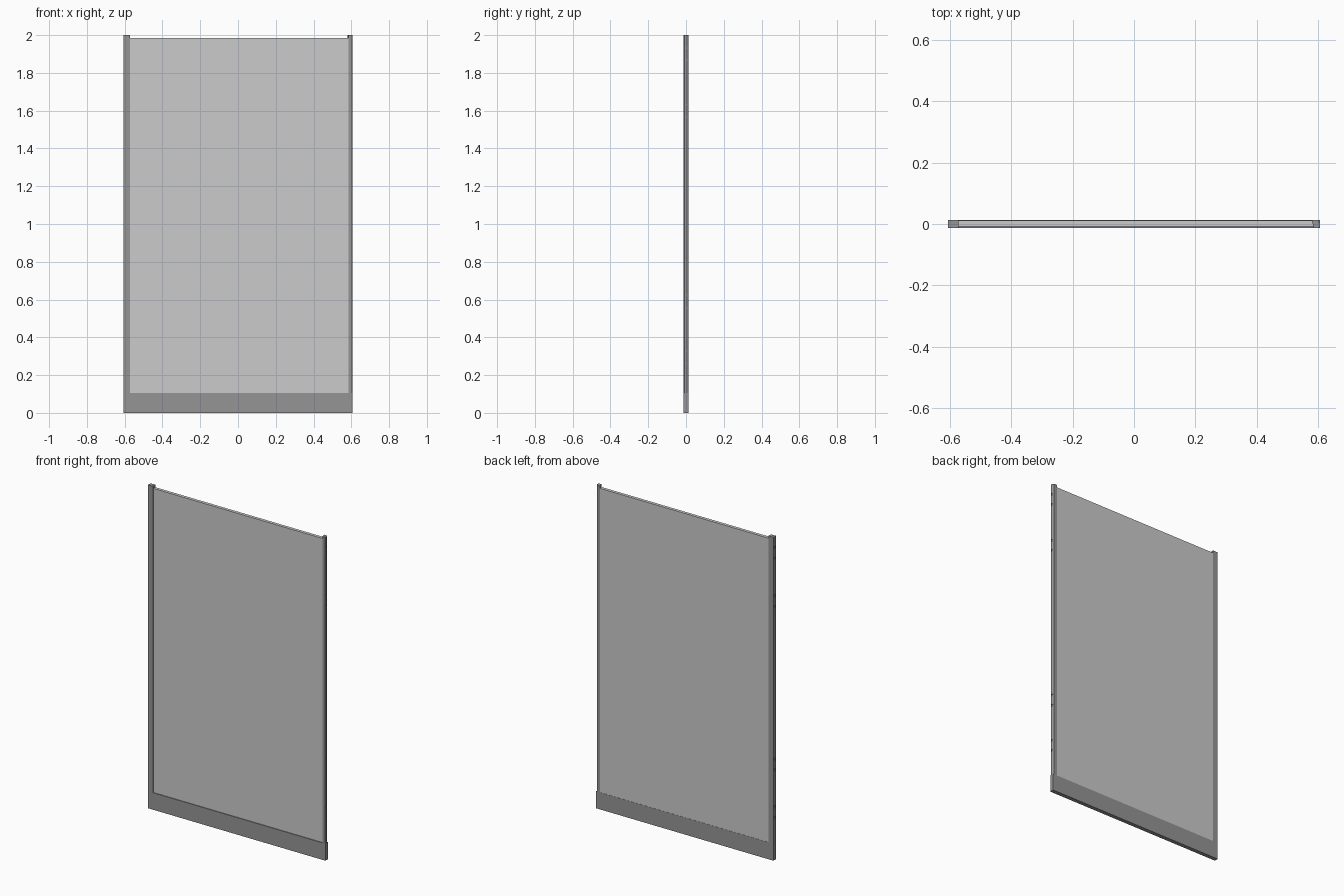
import bpy, bmesh
from mathutils import Vector

if "Cube" in bpy.data.objects:
    bpy.data.objects.remove(bpy.data.objects["Cube"])

HALF_W, HALF_D = 0.607, 0.0125
RAIL_TOP, POST_TOP, PANE_TOP = 0.105, 2.0, 1.985

frame_mat = bpy.data.materials.new("dark_grey_frame")
frame_mat.diffuse_color = (0.3, 0.3, 0.3, 1)
frame_mat.use_nodes = True
frame_mat.node_tree.nodes["Principled BSDF"].inputs["Base Color"].default_value = frame_mat.diffuse_color
pane_mat = bpy.data.materials.new("light_grey_pane")
pane_mat.diffuse_color = (0.65, 0.65, 0.65, 1)
pane_mat.use_nodes = True
pane_mat.node_tree.nodes["Principled BSDF"].inputs["Base Color"].default_value = pane_mat.diffuse_color


def extrude_profile(name, points, z0, z1, mat):
    """Extrude a counter-clockwise plan outline from z0 up to z1."""
    bm = bmesh.new()
    face = bm.faces.new([bm.verts.new((x, y, z0)) for x, y in points])
    top = bmesh.ops.extrude_face_region(bm, geom=[face])["geom"]
    bmesh.ops.translate(bm, vec=Vector((0, 0, z1 - z0)),
                        verts=[v for v in top if isinstance(v, bmesh.types.BMVert)])
    bmesh.ops.recalc_face_normals(bm, faces=bm.faces)
    mesh = bpy.data.meshes.new(name)
    bm.to_mesh(mesh)
    bm.free()
    mesh.materials.append(mat)
    obj = bpy.data.objects.new(name, mesh)
    bpy.context.collection.objects.link(obj)
    return obj


def box(name, x0, x1, y0, y1, z0, z1, mat):
    return extrude_profile(name, [(x0, y0), (x1, y0), (x1, y1), (x0, y1)], z0, z1, mat)


def cut_notches(post, x, heights):
    """Small fixing notches along the outer edge of a post."""
    for i, z in enumerate(heights):
        c = box(f"{post.name}_notch_cutter_{i}", x - 0.005, x + 0.005,
                -0.006, 0.006, z - 0.006, z + 0.006, frame_mat)
        c.hide_render = True
        c.hide_viewport = True
        c.display_type = 'WIRE'
        m = post.modifiers.new("notch", 'BOOLEAN')
        m.operation = 'DIFFERENCE'
        m.solver = 'EXACT'
        m.object = c


# Pane, set back slightly from the front of the frame
box("pane", -0.578, 0.588, -0.008, 0.0115, RAIL_TOP - 0.01, PANE_TOP, pane_mat)

# Kick rail along the bottom
box("bottom_rail", -HALF_W, HALF_W, -HALF_D, HALF_D, 0, RAIL_TOP, frame_mat)

# Square-edged left post
left = box("left_post", -HALF_W, -0.573, -HALF_D, HALF_D, RAIL_TOP, POST_TOP, frame_mat)

# Right post with slanted, chamfered closing edge
right = extrude_profile("right_post", [
    (0.586, -HALF_D), (0.603, -HALF_D), (HALF_W, -0.008), (HALF_W, 0.001),
    (0.600, HALF_D), (0.580, HALF_D), (0.583, 0.0)], RAIL_TOP, POST_TOP, frame_mat)

# Paired fixing notches on both outer edges
notches = [c + d for c in (0.295, 0.59, 1.60, 1.90) for d in (-0.033, 0.033)]
cut_notches(left, -HALF_W, notches)
cut_notches(right, HALF_W, notches)
